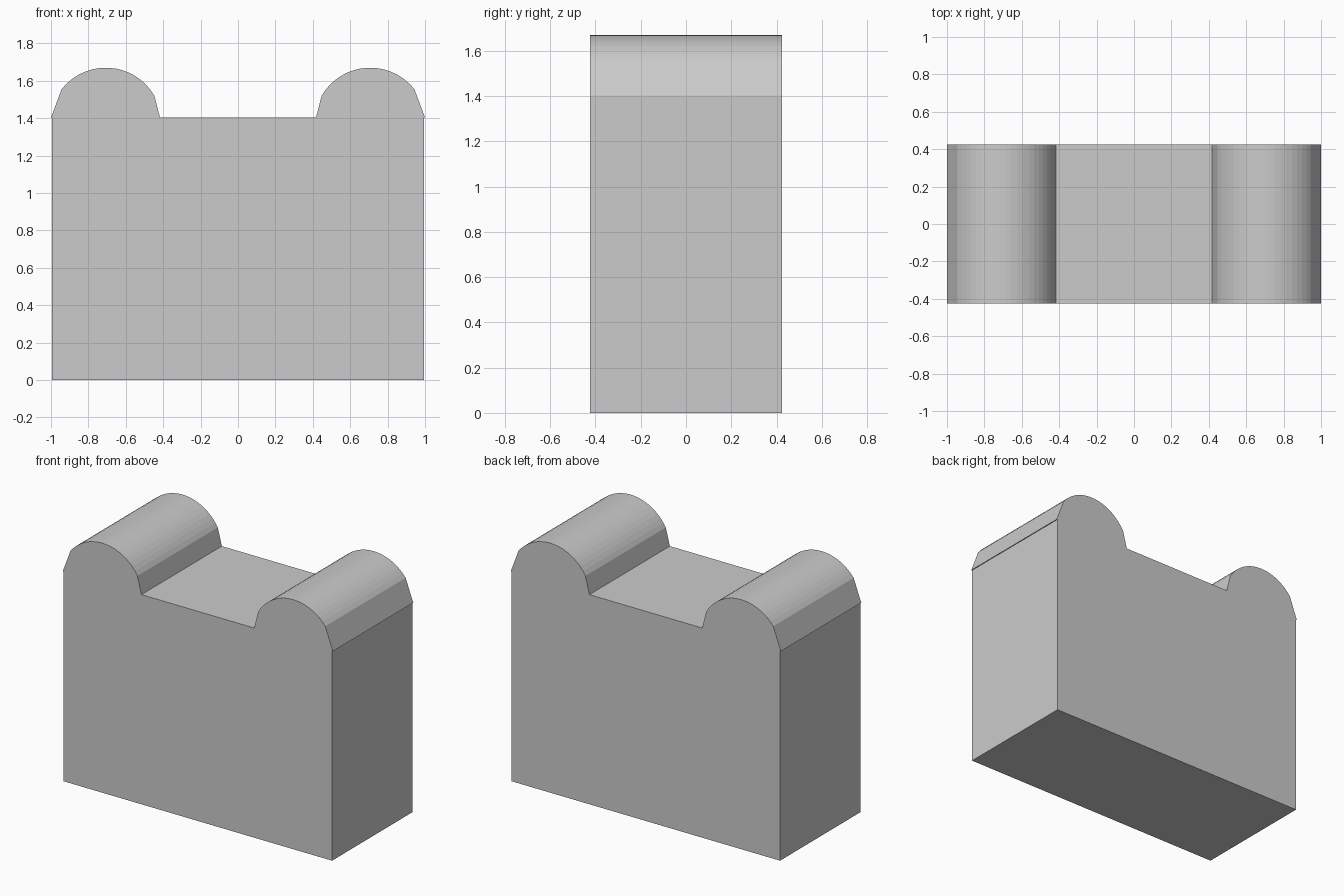
import bpy, bmesh, math

if "Cube" in bpy.data.objects:
    bpy.data.objects.remove(bpy.data.objects["Cube"])

HALF_DEPTH = 0.425
SHOULDER_Z = 1.403
CX, CZ, R = 0.707, 1.37, 0.30   # rounded lobe centre and radius
STEPS = 18

# Right half of the front outline: bottom corner, small lip, lobe arc, inner foot
half = [(0.994, 0.0), (0.994, SHOULDER_Z), (1.0, SHOULDER_Z)]
a0, a1 = math.radians(38), math.radians(150)
for i in range(STEPS + 1):
    a = a0 + (a1 - a0) * i / STEPS
    half.append((CX + R * math.cos(a), CZ + R * math.sin(a)))
half.append((0.417, SHOULDER_Z))

# Mirror to the full closed outline
outline = half + [(-x, z) for x, z in reversed(half)]

# Extrude the outline through the depth
bm = bmesh.new()
face = bm.faces.new([bm.verts.new((x, -HALF_DEPTH, z)) for x, z in outline])
ext = bmesh.ops.extrude_face_region(bm, geom=[face], use_keep_orig=True)
verts = [g for g in ext["geom"] if isinstance(g, bmesh.types.BMVert)]
bmesh.ops.translate(bm, verts=verts, vec=(0, 2 * HALF_DEPTH, 0))
bmesh.ops.recalc_face_normals(bm, faces=bm.faces)

mesh = bpy.data.meshes.new("block_with_rounded_lobes")
bm.to_mesh(mesh)
bm.free()
block = bpy.data.objects.new("block_with_rounded_lobes", mesh)
bpy.context.collection.objects.link(block)
